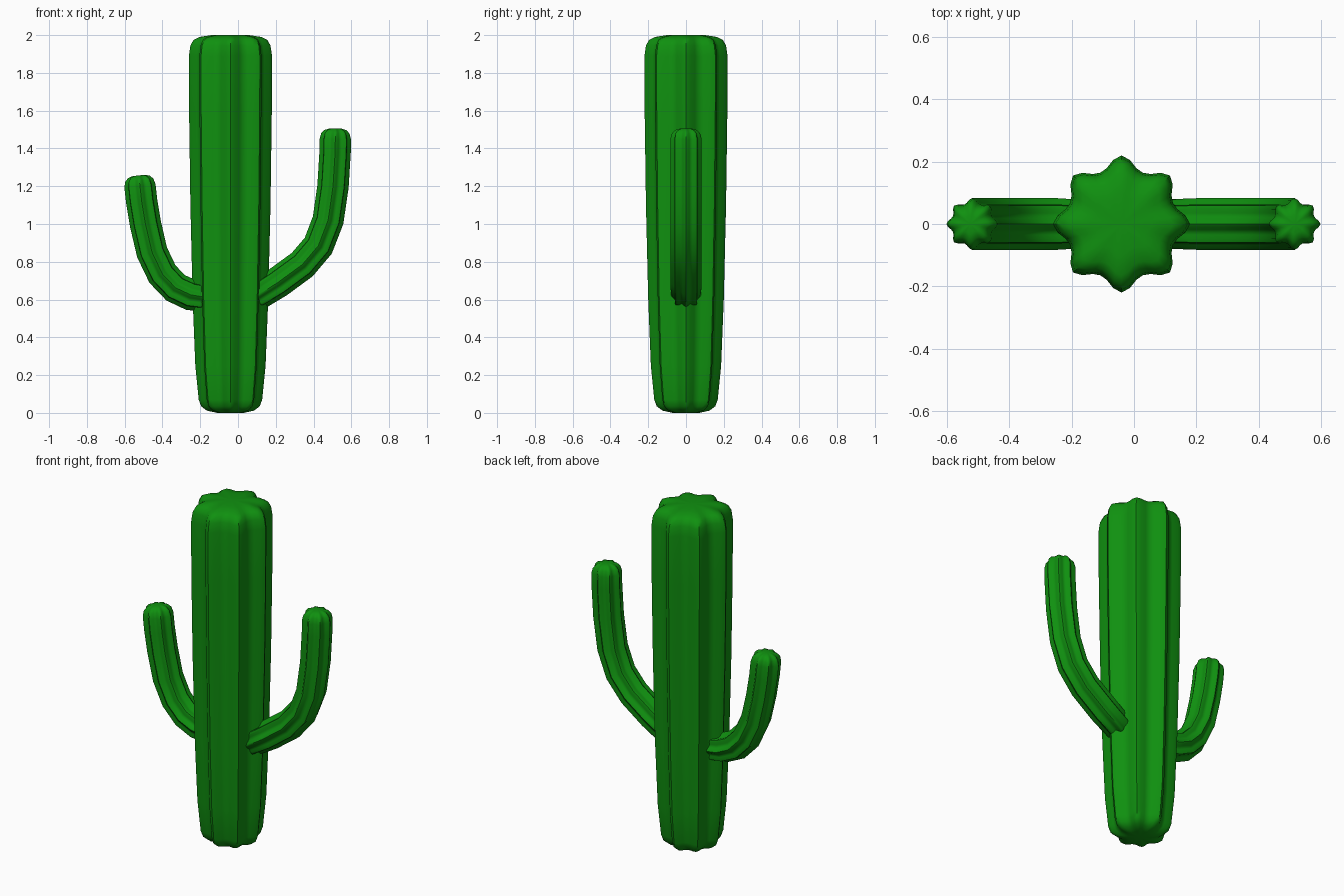
import bpy, bmesh, math
from mathutils import Vector

cube = bpy.data.objects.get("Cube")
if cube:
    bpy.data.objects.remove(cube)

# Single green skin colour
green = bpy.data.materials.new("cactus_green")
green.use_nodes = True
colour = (0.005, 0.28, 0.005, 1)
green.diffuse_color = colour
bsdf = green.node_tree.nodes["Principled BSDF"]
bsdf.inputs["Base Color"].default_value = colour
bsdf.inputs["Roughness"].default_value = 0.8

RIBS, SIDES = 8, 48


def rib(angle):
    """Radius factor: rounded ridge tips with broad shallow valleys."""
    wave = 0.5 + 0.5 * math.cos(RIBS * angle)
    return 0.81 + 0.19 * wave ** 1.3


def ribbed_tube(name, rings):
    """Skin a ribbed section along rings of (x, z, radius) in the XZ plane."""
    centres = [Vector((x, 0, z)) for x, z, r in rings]
    side = Vector((0, 1, 0))
    bm = bmesh.new()
    loops = []
    last = len(rings) - 1
    for i, (x, z, r) in enumerate(rings):
        along = (centres[min(i + 1, last)] - centres[max(i - 1, 0)]).normalized()
        across = side.cross(along)
        loop = []
        for k in range(SIDES):
            a = math.tau * k / SIDES
            offset = (across * math.cos(a) + side * math.sin(a)) * r * rib(a)
            loop.append(bm.verts.new(centres[i] + offset))
        loops.append(loop)
    for low, high in zip(loops, loops[1:]):
        for k in range(SIDES):
            n = (k + 1) % SIDES
            bm.faces.new((low[k], low[n], high[n], high[k]))
    # Close both ends with a fan
    for loop, centre in ((loops[0], centres[0]), (loops[-1], centres[-1])):
        hub = bm.verts.new(centre)
        for k in range(SIDES):
            bm.faces.new((loop[k], loop[(k + 1) % SIDES], hub))
    bmesh.ops.recalc_face_normals(bm, faces=bm.faces)
    mesh = bpy.data.meshes.new(name)
    bm.to_mesh(mesh)
    bm.free()
    mesh.materials.append(green)
    obj = bpy.data.objects.new(name, mesh)
    bpy.context.collection.objects.link(obj)
    bpy.ops.object.select_all(action="DESELECT")
    obj.select_set(True)
    bpy.context.view_layer.objects.active = obj
    bpy.ops.object.shade_smooth_by_angle(angle=math.radians(50))
    return obj


def arm(name, path, radius):
    """Ribbed arm along a bent path, with a rounded tip and a blunt root."""
    pts = [Vector(p) for p in path]
    rings = [(*pts[0], radius * 0.7)]
    root = pts[0].lerp(pts[1], 0.12)
    rings.append((*root, radius * 0.95))
    rings += [(*p, radius) for p in pts[1:-1]]
    # Rounded tip
    tip = (pts[-1] - pts[-2]).normalized()
    for back, scale in ((0.055, 1), (0.025, 0.9), (0.008, 0.7), (0, 0.4)):
        rings.append((*(pts[-1] - tip * back), radius * scale))
    return ribbed_tube(name, rings)


# Trunk, widening upward with rounded ends
trunk_profile = [(0, 0.07), (0.012, 0.125), (0.035, 0.155), (0.07, 0.168),
                 (0.25, 0.186), (0.6, 0.2), (1.1, 0.212), (1.6, 0.219),
                 (1.89, 0.22), (1.945, 0.212), (1.975, 0.195),
                 (1.99, 0.165), (2, 0.1)]
ribbed_tube("trunk", [(-0.04, z, r) for z, r in trunk_profile])

# Arms
arm("left_arm", [(0.085, 0.61), (0.21, 0.69), (0.34, 0.785), (0.425, 0.885),
                 (0.477, 1.02), (0.503, 1.2), (0.514, 1.38), (0.516, 1.505)], 0.083)
arm("right_arm", [(-0.175, 0.613), (-0.25, 0.625), (-0.33, 0.662), (-0.4, 0.735),
                  (-0.455, 0.85), (-0.49, 1.0), (-0.51, 1.12), (-0.525, 1.257)], 0.083)
